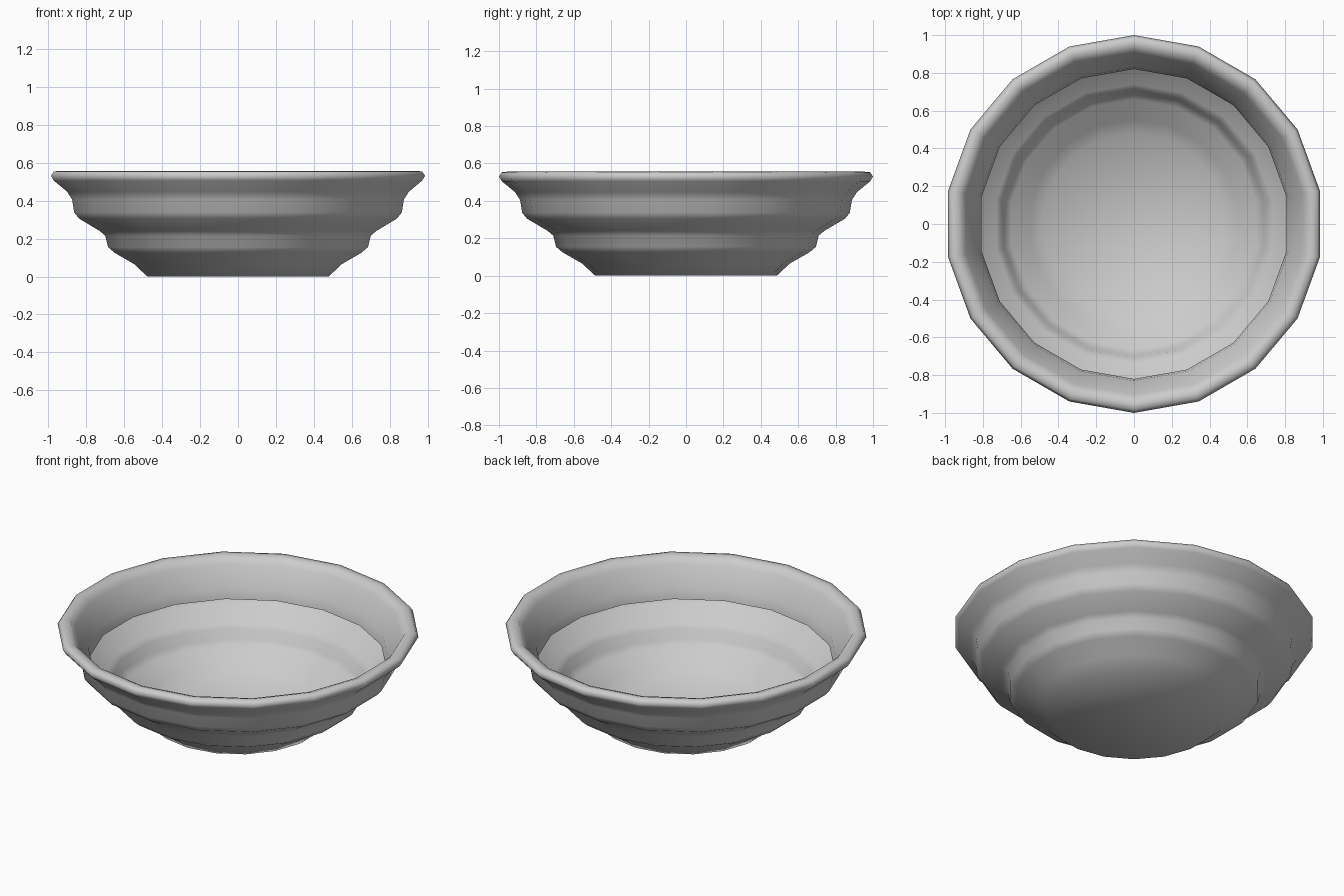
import bpy, bmesh
from math import sin, cos, pi

if "Cube" in bpy.data.objects:
    bpy.data.objects.remove(bpy.data.objects["Cube"])

SIDES = 18

# Profile (radius, height): foot, two stepped flares, rolled rim, inner lip
PROFILE = [(0.485, 0), (0.555, 0.065), (0.66, 0.125), (0.695, 0.155),
           (0.71, 0.215), (0.74, 0.24), (0.85, 0.305), (0.876, 0.337),
           (0.887, 0.405), (0.914, 0.447), (0.985, 0.505), (1.0, 0.53),
           (0.985, 0.553), (0.955, 0.556), (0.925, 0.546), (0.905, 0.515),
           (0.83, 0.40), (0.82, 0.34)]


def lathe(name, profile):
    bm = bmesh.new()
    rings = []
    for r, z in profile:
        rings.append([bm.verts.new((r * sin(2 * pi * i / SIDES),
                                    r * cos(2 * pi * i / SIDES), z))
                      for i in range(SIDES)])
    for a, b in zip(rings, rings[1:]):
        for i in range(SIDES):
            j = (i + 1) % SIDES
            bm.faces.new((a[j], a[i], b[i], b[j]))
    # flat floor closing the foot
    bm.faces.new(rings[0])
    bmesh.ops.recalc_face_normals(bm, faces=bm.faces)
    for f in bm.faces:
        f.smooth = True
    mesh = bpy.data.meshes.new(name)
    bm.to_mesh(mesh)
    bm.free()
    obj = bpy.data.objects.new(name, mesh)
    bpy.context.collection.objects.link(obj)
    return obj


# Bowl body, thin walled with the rim folded inwards
lathe("bowl", PROFILE)
